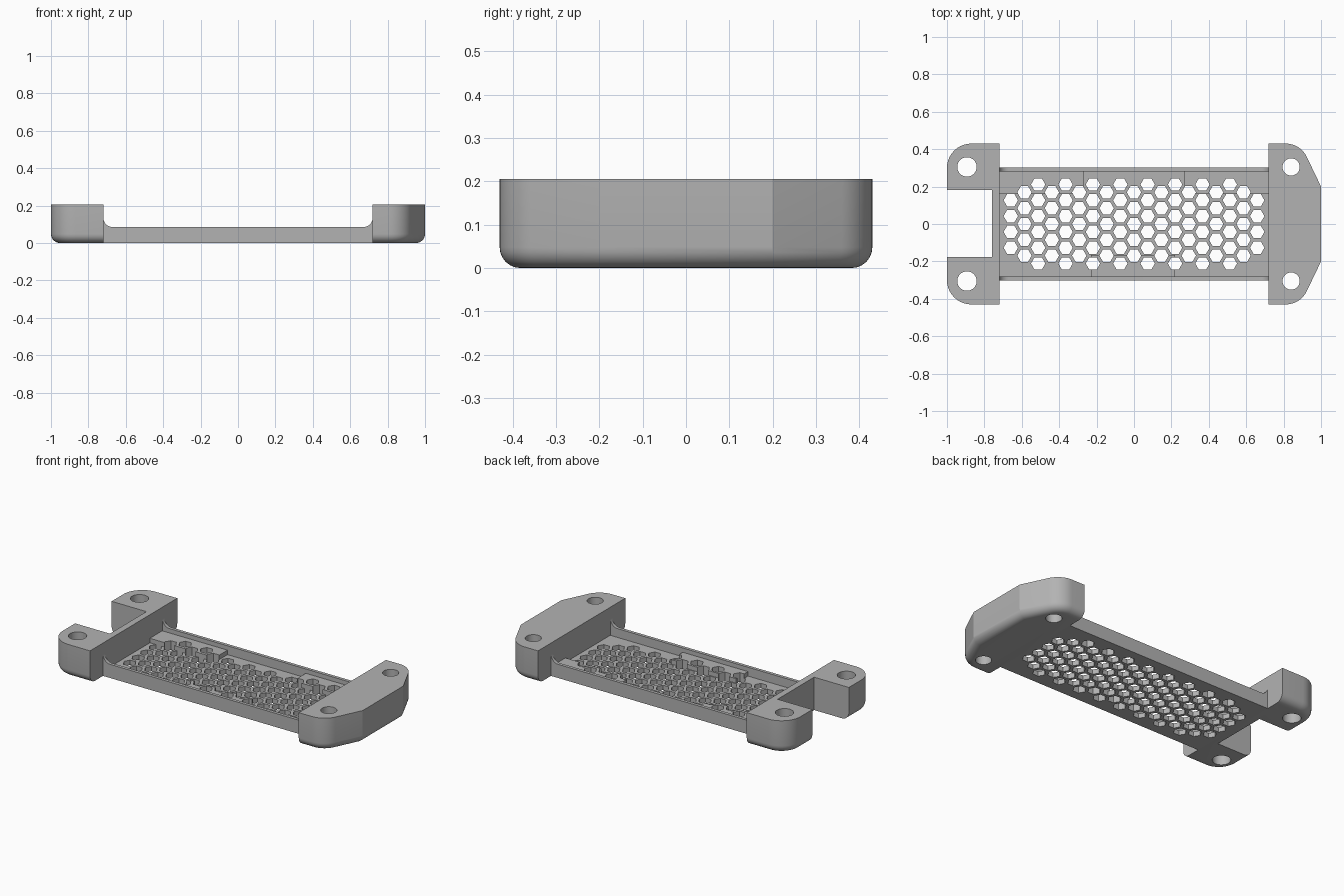
import bpy, bmesh, math
from mathutils import Vector

if "Cube" in bpy.data.objects:
    bpy.data.objects.remove(bpy.data.objects["Cube"])

TOP, RIM, FLOOR, PAD = 0.205, 0.085, 0.03, 0.058
HALF, WALL_IN, WALL_OUT = 0.72, 0.282, 0.302

grey = bpy.data.materials.new("grey_plastic")
grey.diffuse_color = (0.45, 0.45, 0.45, 1)
grey.use_nodes = True
grey.node_tree.nodes["Principled BSDF"].inputs["Base Color"].default_value = grey.diffuse_color


def make(name, bm):
    bmesh.ops.recalc_face_normals(bm, faces=bm.faces)
    me = bpy.data.meshes.new(name)
    bm.to_mesh(me)
    bm.free()
    ob = bpy.data.objects.new(name, me)
    bpy.context.collection.objects.link(ob)
    me.materials.append(grey)
    return ob


def prism(bm, pts, offset):
    """Close a 3D outline into a face and extrude it by offset."""
    f = bm.faces.new([bm.verts.new(p) for p in pts])
    ext = bmesh.ops.extrude_face_region(bm, geom=[f])
    vs = [v for v in ext["geom"] if isinstance(v, bmesh.types.BMVert)]
    bmesh.ops.translate(bm, verts=vs, vec=offset)


def box(bm, x0, x1, y0, y1, z0, z1):
    prism(bm, [(x0, y0, z0), (x1, y0, z0), (x1, y1, z0), (x0, y1, z0)], (0, 0, z1 - z0))


def ngon(bm, x, y, r, n, z0, z1):
    prism(bm, [(x + r * math.cos(2 * math.pi * i / n), y + r * math.sin(2 * math.pi * i / n), z0)
               for i in range(n)], (0, 0, z1 - z0))


def arc(cx, cy, r, a0, a1, n=10):
    return [(cx + r * math.cos(math.radians(a0 + (a1 - a0) * i / n)),
             cy + r * math.sin(math.radians(a0 + (a1 - a0) * i / n))) for i in range(n + 1)]


def cut(ob, cutter):
    m = ob.modifiers.new("cut", "BOOLEAN")
    m.operation, m.solver, m.object = "DIFFERENCE", "EXACT", cutter
    cutter.hide_render = True
    cutter.hide_viewport = True
    cutter.display_type = "WIRE"


def smooth(ob):
    bpy.ops.object.select_all(action="DESELECT")
    ob.select_set(True)
    bpy.context.view_layer.objects.active = ob
    for m in list(ob.modifiers):
        bpy.ops.object.modifier_apply(modifier=m.name)
    bpy.ops.object.shade_smooth_by_angle(angle=math.radians(25))


def end_block(name, half_outline, side, hole_x, hole_r, notch=None):
    """Outline for y > 0 is mirrored; the lower outer edge is rounded."""
    pts = half_outline + [(x, -y) for x, y in reversed(half_outline)]
    bm = bmesh.new()
    prism(bm, [(x, y, 0) for x, y in pts], (0, 0, TOP))
    inner = side * HALF
    low = [e for e in bm.edges if all(v.co.z < 1e-4 for v in e.verts)
           and not all(abs(v.co.x - inner) < 1e-4 for v in e.verts)]
    bmesh.ops.bevel(bm, geom=low, offset=0.048, offset_type="OFFSET", segments=6,
                    profile=0.5, affect="EDGES", clamp_overlap=False)
    ob = make(name, bm)
    # screw holes and cable notch
    bm = bmesh.new()
    for s in (-1, 1):
        ngon(bm, hole_x, s * 0.305, hole_r, 32, -0.1, 0.4)
    if notch:
        box(bm, *notch, -0.1, 0.4)
    cut(ob, make(name + "_cutter", bm))
    smooth(ob)


# end blocks
end_block("notched_end_block", [(-HALF, 0.43)] + arc(-0.87, 0.30, 0.13, 90, 180),
          -1, -0.893, 0.052, (-1.1, -0.76, -0.177, 0.183))
end_block("chamfered_end_block", [(HALF, 0.43)] + arc(0.811, 0.305, 0.125, 90, 26) + [(1.0, 0.2)],
          1, 0.84, 0.046)

# honeycomb cutter
bm = bmesh.new()
for i in range(-9, 10):
    n = 4 if abs(i) == 9 else 6 if i % 2 else 5
    for j in range(n):
        ngon(bm, i * 0.0732, (j - (n - 1) / 2) * 0.0845, 0.0385, 6, -0.1, 0.2)
honeycomb = make("honeycomb_cutter", bm)

# perforated floor
bm = bmesh.new()
box(bm, -HALF, HALF, -WALL_IN, WALL_IN, 0, FLOOR)
floor = make("vent_floor", bm)

# raised pads along the walls
pads = []
for name, x0, x1, y0, y1 in (("back_left_pad", -HALF, -0.27, 0.16, WALL_IN),
                             ("back_right_pad", 0.27, HALF, 0.16, WALL_IN),
                             ("front_pad", -0.23, 0.22, -WALL_IN, -0.165)):
    bm = bmesh.new()
    box(bm, x0, x1, y0, y1, FLOOR, PAD)
    pads.append(make(name, bm))
for ob in [floor] + pads:
    cut(ob, honeycomb)
    smooth(ob)

# side walls, curving up into the end blocks
r = 0.05
curve = arc(HALF - r, RIM + r, r, 0, -90, 8)
profile = [(HALF, 0)] + curve + [(-x, z) for x, z in reversed(curve)] + [(-HALF, 0)]
for name, y in (("front_wall", -WALL_OUT), ("back_wall", WALL_IN)):
    bm = bmesh.new()
    prism(bm, [(x, y, z) for x, z in profile], (0, WALL_OUT - WALL_IN, 0))
    smooth(make(name, bm))
